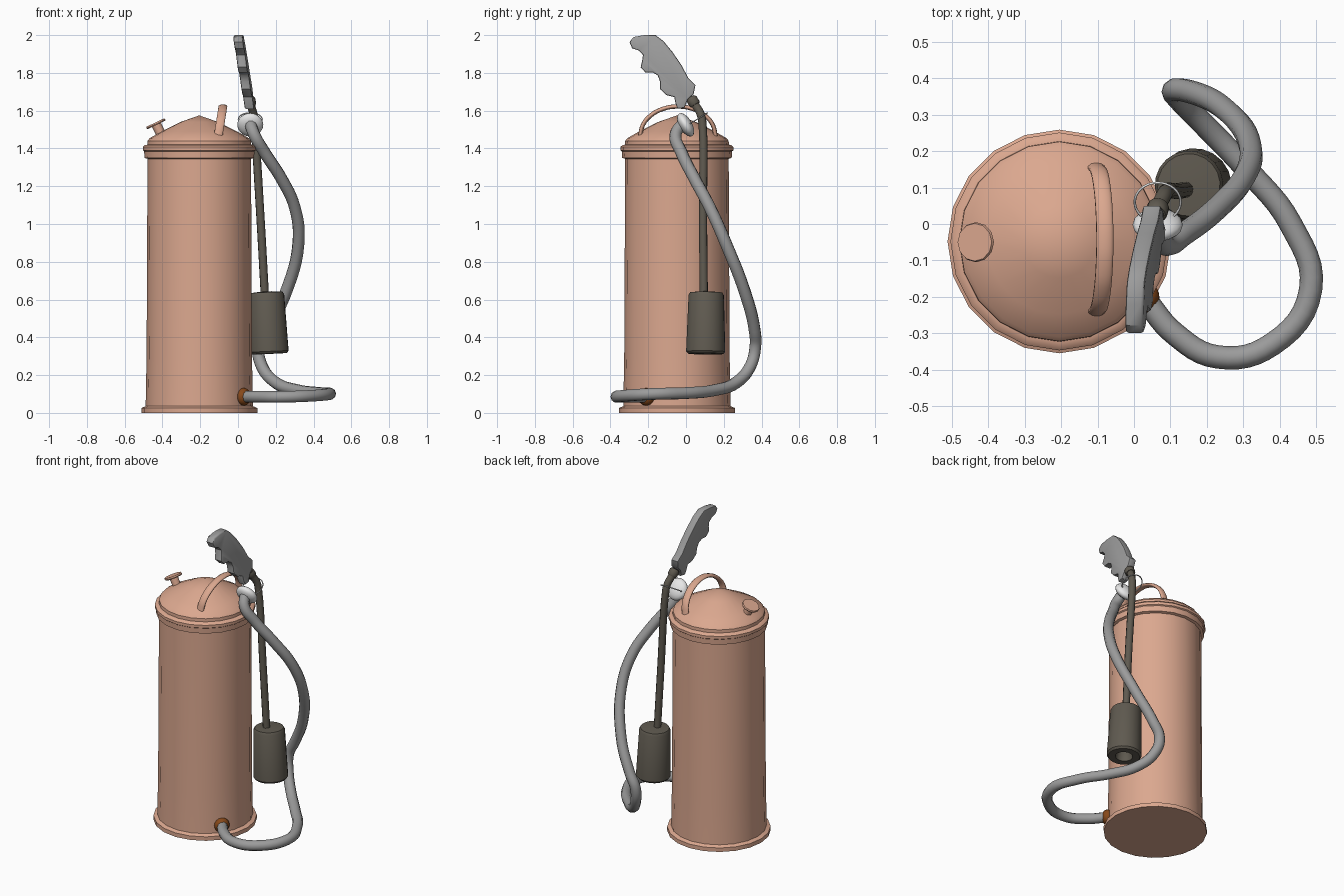
import bpy, bmesh, math
from mathutils import Vector

if "Cube" in bpy.data.objects:
    bpy.data.objects.remove(bpy.data.objects["Cube"])


def material(name, rgb):
    m = bpy.data.materials.new(name)
    m.diffuse_color = (*rgb, 1)
    m.use_nodes = True
    m.node_tree.nodes["Principled BSDF"].inputs["Base Color"].default_value = m.diffuse_color
    return m


COPPER = material("copper", (0.71, 0.39, 0.275))
DARK = material("dark_metal", (0.115, 0.102, 0.08))
GREY = material("grey_rubber", (0.33, 0.33, 0.33))
WHITE = material("white_clip", (0.8, 0.8, 0.8))
BROWN = material("brown_fitting", (0.24, 0.065, 0.01))


def finish(ob, mat, angle=40):
    ob.data.materials.clear()
    ob.data.materials.append(mat)
    bpy.ops.object.select_all(action='DESELECT')
    ob.select_set(True)
    bpy.context.view_layer.objects.active = ob
    bpy.ops.object.shade_smooth_by_angle(angle=math.radians(angle))
    return ob


def add_mesh(name, bm):
    bmesh.ops.recalc_face_normals(bm, faces=bm.faces)
    me = bpy.data.meshes.new(name)
    bm.to_mesh(me)
    bm.free()
    ob = bpy.data.objects.new(name, me)
    bpy.context.collection.objects.link(ob)
    return ob


def lathe(name, profile, mat, loc, axis=(0, 0, 1), seg=20, angle=40):
    """Revolve (radius, height) points around an axis placed at loc."""
    bm = bmesh.new()
    rings = [[bm.verts.new((r * math.cos(2 * math.pi * i / seg),
                            r * math.sin(2 * math.pi * i / seg), z))
              for i in range(seg)] for r, z in profile]
    for a, b in zip(rings, rings[1:]):
        for i in range(seg):
            j = (i + 1) % seg
            bm.faces.new((a[i], a[j], b[j], b[i]))
    bmesh.ops.remove_doubles(bm, verts=bm.verts, dist=1e-5)
    ob = add_mesh(name, bm)
    ob.location = loc
    ob.rotation_euler = Vector(axis).to_track_quat('Z', 'Y').to_euler()
    return finish(ob, mat, angle)


def tube(name, points, radius, mat, scale_x=1, res=8):
    """Smooth tube through points; scale_x flattens it into a strap."""
    cu = bpy.data.curves.new(name, 'CURVE')
    cu.dimensions = '3D'
    cu.bevel_depth = radius
    cu.bevel_resolution = 3
    cu.resolution_u = res
    cu.use_fill_caps = True
    sp = cu.splines.new('BEZIER')
    sp.bezier_points.add(len(points) - 1)
    for bp, (x, y, z) in zip(sp.bezier_points, points):
        bp.co = (x / scale_x, y, z)
        bp.handle_left_type = bp.handle_right_type = 'AUTO'
    ob = bpy.data.objects.new(name, cu)
    ob.scale.x = scale_x
    bpy.context.collection.objects.link(ob)
    bpy.ops.object.select_all(action='DESELECT')
    ob.select_set(True)
    bpy.context.view_layer.objects.active = ob
    bpy.ops.object.convert(target='MESH')
    return finish(bpy.context.object, mat, 50)


CX, CY = -0.205, -0.048

# Tank with foot, rim bands and conical lid
lathe("tank", [(0, 0), (0.307, 0), (0.307, 0.026), (0.29, 0.033), (0.284, 0.036),
               (0.279, 0.3), (0.274, 1.345), (0.29, 1.35), (0.292, 1.385),
               (0.299, 1.39), (0.299, 1.408), (0.288, 1.418), (0.275, 1.42),
               (0.274, 1.44), (0.262, 1.455), (0.2, 1.49), (0.1, 1.54), (0, 1.575)],
      COPPER, (CX, CY, 0), angle=35)

# Filler cap on a short stem
lathe("filler_cap", [(0, -0.1), (0.026, -0.1), (0.026, -0.006), (0.052, -0.006),
                     (0.055, 0), (0.052, 0.008), (0, 0.008)],
      COPPER, (-0.434, -0.05, 1.53), axis=(-0.43, 0, 0.9), seg=12)

# Flat carrying strap on the lid
strap = []
for i in range(9):
    t = math.pi * i / 8
    s = math.sin(t)
    strap.append((-0.105 + 0.025 * s, -0.043 + 0.2 * math.cos(t), 1.465 + 0.157 * s))
tube("carry_handle", strap, 0.0115, COPPER, scale_x=2.1, res=4)

# Hose fitting near the foot
lathe("hose_fitting", [(0.047 * math.sin(math.pi * i / 10), -0.036 * math.cos(math.pi * i / 10))
                       for i in range(11)],
      BROWN, (0.03, -0.21, 0.085), axis=(0.235, -0.162, 0), seg=16, angle=60)

# Long looping hose
tube("hose", [(0.035, -0.213, 0.085), (0.11, -0.30, 0.085), (0.23, -0.365, 0.085),
              (0.38, -0.33, 0.09), (0.485, -0.18, 0.10), (0.43, 0.0, 0.105),
              (0.31, 0.15, 0.12), (0.2, 0.265, 0.16), (0.125, 0.342, 0.25),
              (0.11, 0.367, 0.35), (0.155, 0.363, 0.44), (0.25, 0.315, 0.63),
              (0.32, 0.21, 0.90), (0.30, 0.125, 1.09), (0.23, 0.045, 1.24),
              (0.14, -0.025, 1.38), (0.085, -0.055, 1.475), (0.063, -0.01, 1.54)],
     0.032, GREY, res=6)

# White disc joint where the hose ends
lathe("hose_joint", [(0.069 * math.sin(math.pi * i / 10), -0.034 * math.cos(math.pi * i / 10))
                     for i in range(11)],
      WHITE, (0.065, -0.002, 1.525), axis=(0, 0.86, 0.5), seg=20, angle=60)

# Thin wire ring round the wand
bpy.ops.mesh.primitive_torus_add(major_radius=0.063, minor_radius=0.0035,
                                 major_segments=32, minor_segments=6,
                                 location=(0.065, 0.06, 1.555),
                                 rotation=(math.radians(32), 0, 0))
ring = bpy.context.object
ring.name = "wire_ring"
finish(ring, WHITE, 70)

# Wand with a bent neck and collar
tube("wand", [(0.146, 0.095, 0.55), (0.118, 0.09, 1.05), (0.088, 0.088, 1.52),
              (0.082, 0.078, 1.58), (0.068, 0.05, 1.63), (0.06, 0.025, 1.67)],
     0.022, DARK, res=6)
lathe("wand_collar", [(0, -0.022), (0.026, -0.022), (0.03, -0.015), (0.03, 0.015),
                      (0.026, 0.022), (0, 0.022)],
      DARK, (0.064, 0.038, 1.648), axis=(-0.15, -0.5, 0.8), seg=16)

# Bell nozzle with a recessed mouth
lathe("nozzle", [(0, 0.11), (0.045, 0.06), (0.052, 0.0), (0.094, 0), (0.104, 0.012),
                 (0.094, 0.31), (0.086, 0.325), (0.03, 0.33), (0, 0.33)],
      DARK, (0.165, 0.104, 0.313), axis=(-0.045, 0.01, 1), seg=20)

# Grip plate with finger grooves, outlined in y and z
outline = [(-0.299, 1.963), (-0.278, 1.99), (-0.22, 2.0), (-0.161, 2.0),
           (-0.119, 1.968), (-0.071, 1.91), (-0.024, 1.841), (0.013, 1.772),
           (0.05, 1.735), (0.04, 1.687), (0.01, 1.66), (-0.008, 1.615),
           (-0.045, 1.61), (-0.056, 1.64), (-0.062, 1.672), (-0.105, 1.683),
           (-0.138, 1.715), (-0.138, 1.755), (-0.15, 1.787), (-0.175, 1.802),
           (-0.215, 1.802), (-0.24, 1.83), (-0.232, 1.865), (-0.228, 1.895),
           (-0.25, 1.918), (-0.285, 1.93)]
bm = bmesh.new()
half = 0.025
sides = [[bm.verts.new((0.058 - 0.13 * (z - 1.65) + 0.05 * y + dx, y, z)) for y, z in outline]
         for dx in (-half, half)]
for s in sides:
    bm.faces.new(s)
for i in range(len(outline)):
    j = (i + 1) % len(outline)
    bm.faces.new((sides[0][i], sides[0][j], sides[1][j], sides[1][i]))
bmesh.ops.recalc_face_normals(bm, faces=bm.faces)
rims = [e for e in bm.edges if any(len(f.verts) > 4 for f in e.link_faces)]
bmesh.ops.bevel(bm, geom=rims, offset=0.008, segments=2, profile=0.5, affect='EDGES')
finish(add_mesh("grip", bm), GREY, 40)
